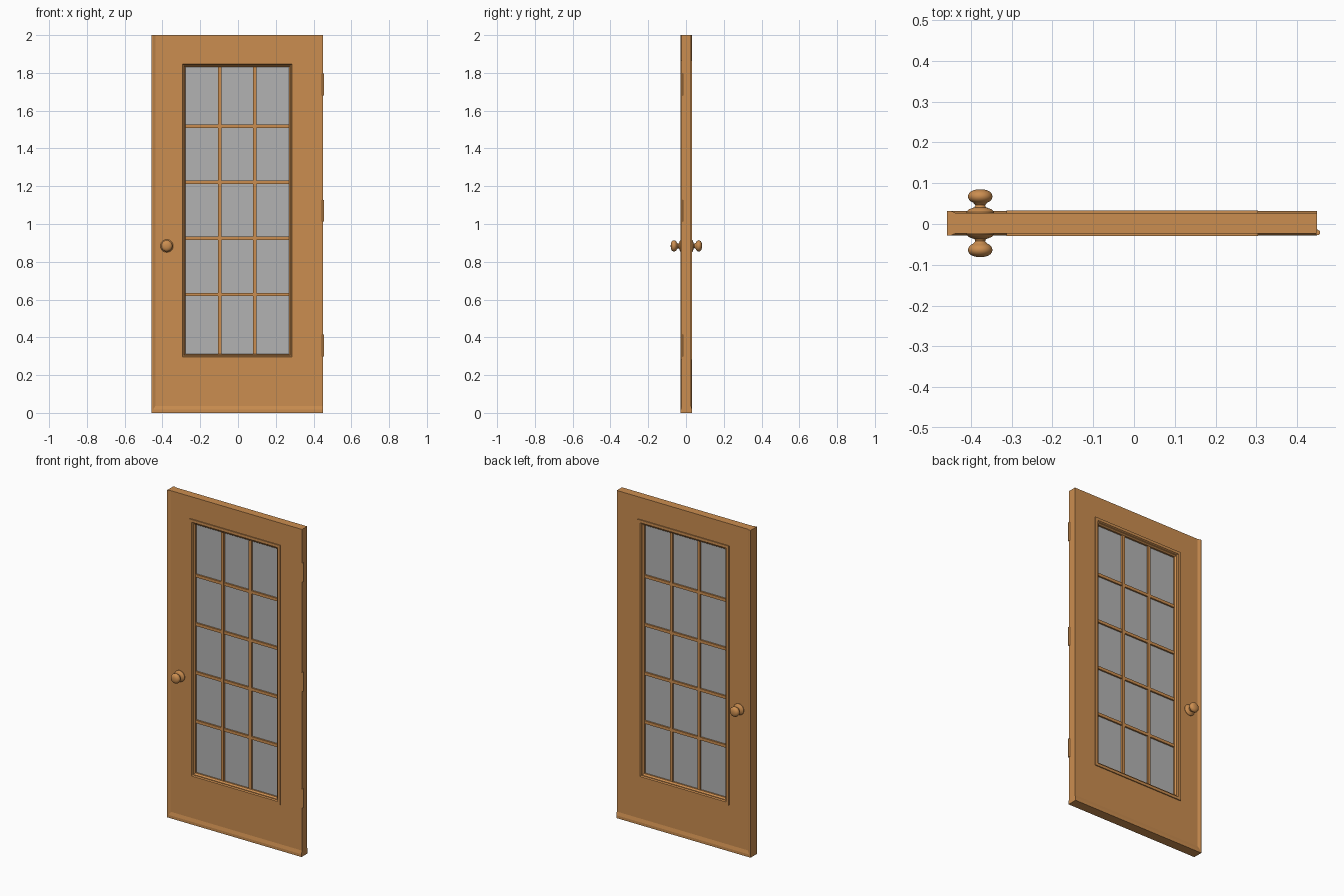
import bpy, bmesh, math
from mathutils import Matrix, Vector

cube = bpy.data.objects.get("Cube")
if cube:
    bpy.data.objects.remove(cube, do_unlink=True)


def material(name, color):
    m = bpy.data.materials.new(name)
    m.diffuse_color = color
    m.use_nodes = True
    m.node_tree.nodes["Principled BSDF"].inputs["Base Color"].default_value = color
    return m


wood = material("warm wood", (0.60, 0.27, 0.08, 1))
glass = material("grey glass", (0.45, 0.45, 0.45, 1))

YC = 0.002                                        # middle of the door thickness
LEFT, RIGHT, TOP = -0.455, 0.449, 2.0             # door outline
FX0, FX1, FZ0, FZ1 = -0.312, 0.304, 0.28, 1.865   # glazing frame outline
GX0, GX1, GZ0, GZ1 = -0.28, 0.272, 0.31, 1.834    # glass outline
HALF, LIP = 0.025, 0.030                          # half thickness of slab and lips


def finish(name, bm, mat, smooth=False):
    bmesh.ops.recalc_face_normals(bm, faces=bm.faces)
    me = bpy.data.meshes.new(name)
    bm.to_mesh(me)
    bm.free()
    me.materials.append(mat)
    ob = bpy.data.objects.new(name, me)
    bpy.context.collection.objects.link(ob)
    if smooth:
        bpy.context.view_layer.objects.active = ob
        ob.select_set(True)
        bpy.ops.object.shade_smooth_by_angle(angle=math.radians(40))
        ob.select_set(False)
    return ob


def box(name, x0, x1, z0, z1, half, mat=wood, y=YC):
    bm = bmesh.new()
    bmesh.ops.create_cube(bm, size=1)
    bmesh.ops.scale(bm, vec=(x1 - x0, 2 * half, z1 - z0), verts=bm.verts)
    bmesh.ops.translate(bm, vec=((x0 + x1) / 2, y, (z0 + z1) / 2), verts=bm.verts)
    return finish(name, bm, mat)


def prism(name, profile, start, end):
    """Extrude a closed outline of points from start to end."""
    bm = bmesh.new()
    face = bm.faces.new([bm.verts.new(Vector(p) + Vector(start)) for p in profile])
    new = bmesh.ops.extrude_face_region(bm, geom=[face])["geom"]
    moved = [v for v in new if isinstance(v, bmesh.types.BMVert)]
    bmesh.ops.translate(bm, vec=Vector(end) - Vector(start), verts=moved)
    return finish(name, bm, wood)


def picture_frame(name, profile):
    """Sweep a closed (inset, depth) profile round the glazing frame outline."""
    bm = bmesh.new()
    rings = []
    for inset, y in profile:
        a, b, c, d = FX0 + inset, FX1 - inset, FZ0 + inset, FZ1 - inset
        rings.append([bm.verts.new((x, YC + y, z))
                      for x, z in ((a, c), (b, c), (b, d), (a, d))])
    for i, ring in enumerate(rings):
        prev = rings[i - 1]
        for k in range(4):
            n = (k + 1) % 4
            bm.faces.new((prev[k], prev[n], ring[n], ring[k]))
    return finish(name, bm, wood)


def lathe(name, profile, matrix, steps=32):
    """Spin a (radius, height) profile round z, then place it."""
    bm = bmesh.new()
    verts = [bm.verts.new((r, 0, h)) for r, h in profile]
    edges = [bm.edges.new(pair) for pair in zip(verts, verts[1:])]
    bmesh.ops.spin(bm, geom=verts + edges, axis=(0, 0, 1), cent=(0, 0, 0),
                   angle=math.tau, steps=steps)
    bmesh.ops.remove_doubles(bm, verts=bm.verts, dist=0.0001)
    bmesh.ops.transform(bm, matrix=matrix, verts=bm.verts)
    return finish(name, bm, wood, smooth=True)


# Slab: two stiles and two rails round the glazed opening
OVER = 0.01
box("latch_stile", LEFT, FX0 + OVER, 0, TOP, HALF)
box("hinge_stile", FX1 - OVER, RIGHT, 0, TOP, HALF)
box("top_rail", FX0 + OVER, FX1 - OVER, FZ1 - OVER, TOP, HALF)
box("bottom_rail", FX0 + OVER, FX1 - OVER, 0, FZ0 + OVER, HALF)

# Flared lips along the latch edge and the bottom
lip = [(0, -LIP), (0.01, -LIP), (0.022, -HALF), (0.022, HALF), (0.01, LIP), (0, LIP)]
prism("latch_edge_lip", [(LEFT - 0.004 + d, YC + y, 0) for d, y in lip],
      (0, 0, 0), (0, 0, TOP))
prism("bottom_lip", [(0, YC + y, 1.7 * d) for d, y in lip],
      (LEFT, 0, 0), (RIGHT, 0, 0))

# Moulded glazing frame, the same on both faces
half_profile = [(0, 0.031), (0.017, 0.031), (0.022, 0.024), (0.026, 0.024), (0.033, 0.014)]
picture_frame("glazing_frame", half_profile + [(i, -y) for i, y in reversed(half_profile)])

# Glass and glazing bars
box("glass_pane", GX0, GX1, GZ0, GZ1, 0.004, glass)
for i, x in enumerate((-0.097, 0.089)):
    box(f"vertical_bar_{i + 1}", x - 0.009, x + 0.009, GZ0, GZ1, 0.014)
for i in range(4):
    z = 0.627 + i * 0.297
    box(f"horizontal_bar_{i + 1}", GX0, GX1, z - 0.009, z + 0.009, 0.0135)

# Door knobs with rose, neck and flattened ball
ball = [(0.030 * math.sin(a) ** 0.8, 0.0655 - 0.0175 * math.cos(a))
        for a in (math.pi * k / 12 for k in range(2, 12))]
knob = ([(0, 0.02), (0.034, 0.02), (0.034, 0.028), (0.028, 0.034), (0.014, 0.039),
         (0.012, 0.044)] + ball + [(0, 0.083)])
for name, side in (("front_knob", 1), ("back_knob", -1)):
    lathe(name, knob, Matrix.Translation((-0.377, YC, 0.884))
          @ Matrix.Rotation(side * math.pi / 2, 4, 'X'))

# Hinge barrels with leaves let into the edge
for name, z in (("lower", 0.357), ("middle", 1.07), ("upper", 1.738)):
    lathe(f"{name}_hinge_barrel", [(0, -0.058), (0.006, -0.058), (0.006, 0.058), (0, 0.058)],
          Matrix.Translation((0.4505, -0.021, z)), 16)
    box(f"{name}_hinge_leaf", RIGHT - 0.004, RIGHT + 0.001, z - 0.058, z + 0.058, 0.006, y=-0.018)
